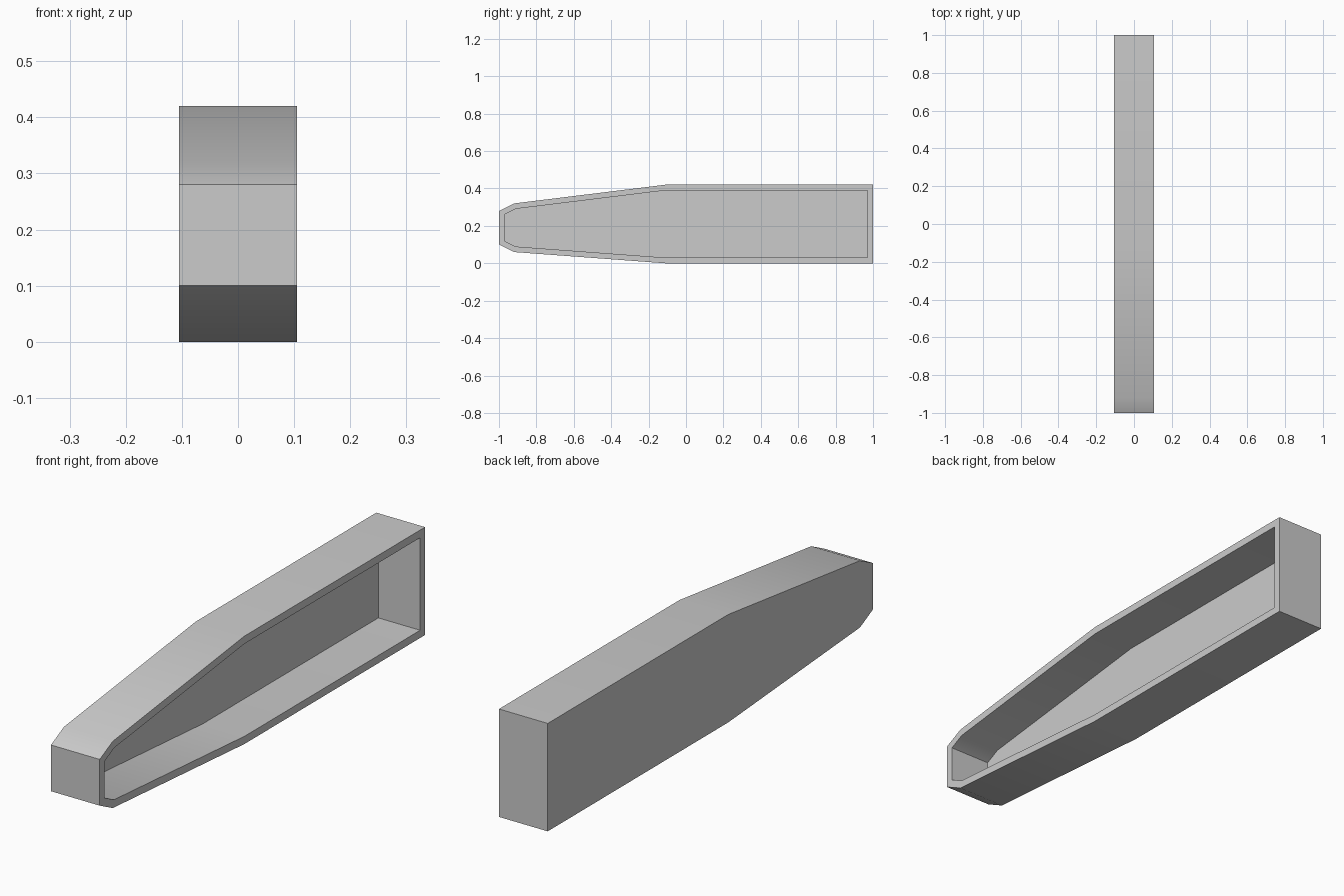
import bpy
import bmesh

cube = bpy.data.objects.get("Cube")
if cube:
    bpy.data.objects.remove(cube, do_unlink=True)

HALF_WIDTH = 0.105
WALL = 0.03

# Side outline of the tapered tray as (y, z)
OUTLINE = [(-1, 0.10), (-0.92, 0.06), (-0.11, 0), (1, 0),
           (1, 0.42), (-0.11, 0.42), (-0.92, 0.32), (-1, 0.28)]


def make_material(name, color):
    mat = bpy.data.materials.new(name)
    mat.use_nodes = True
    mat.diffuse_color = color
    mat.node_tree.nodes["Principled BSDF"].inputs["Base Color"].default_value = color
    return mat


bm = bmesh.new()

# Solid body: outline extruded across the width
closed_side = bm.faces.new([bm.verts.new((-HALF_WIDTH, y, z)) for y, z in OUTLINE])
extruded = bmesh.ops.extrude_face_region(bm, geom=[closed_side], use_keep_orig=True)
moved = [v for v in extruded["geom"] if isinstance(v, bmesh.types.BMVert)]
bmesh.ops.translate(bm, vec=(2 * HALF_WIDTH, 0, 0), verts=moved)
bmesh.ops.recalc_face_normals(bm, faces=bm.faces)

# Hollow: inset the open side evenly to leave a rim, then sink it to the floor
open_side = max(bm.faces, key=lambda f: f.calc_center_median().x)
bmesh.ops.inset_region(bm, faces=[open_side], thickness=WALL, use_even_offset=True)
sunk = bmesh.ops.extrude_face_region(bm, geom=[open_side])
floor = [v for v in sunk["geom"] if isinstance(v, bmesh.types.BMVert)]
bmesh.ops.translate(bm, vec=(WALL - 2 * HALF_WIDTH, 0, 0), verts=floor)
if open_side.is_valid:
    bmesh.ops.delete(bm, geom=[open_side], context='FACES_ONLY')
bmesh.ops.recalc_face_normals(bm, faces=bm.faces)

mesh = bpy.data.meshes.new("tapered_tray")
bm.to_mesh(mesh)
bm.free()
mesh.materials.append(make_material("light grey", (0.6, 0.6, 0.6, 1)))

tray = bpy.data.objects.new("tapered_tray", mesh)
bpy.context.collection.objects.link(tray)

# Soft shading over the shallow bends, crisp rim and corners
bpy.ops.object.select_all(action='DESELECT')
tray.select_set(True)
bpy.context.view_layer.objects.active = tray
bpy.ops.object.shade_smooth_by_angle()
